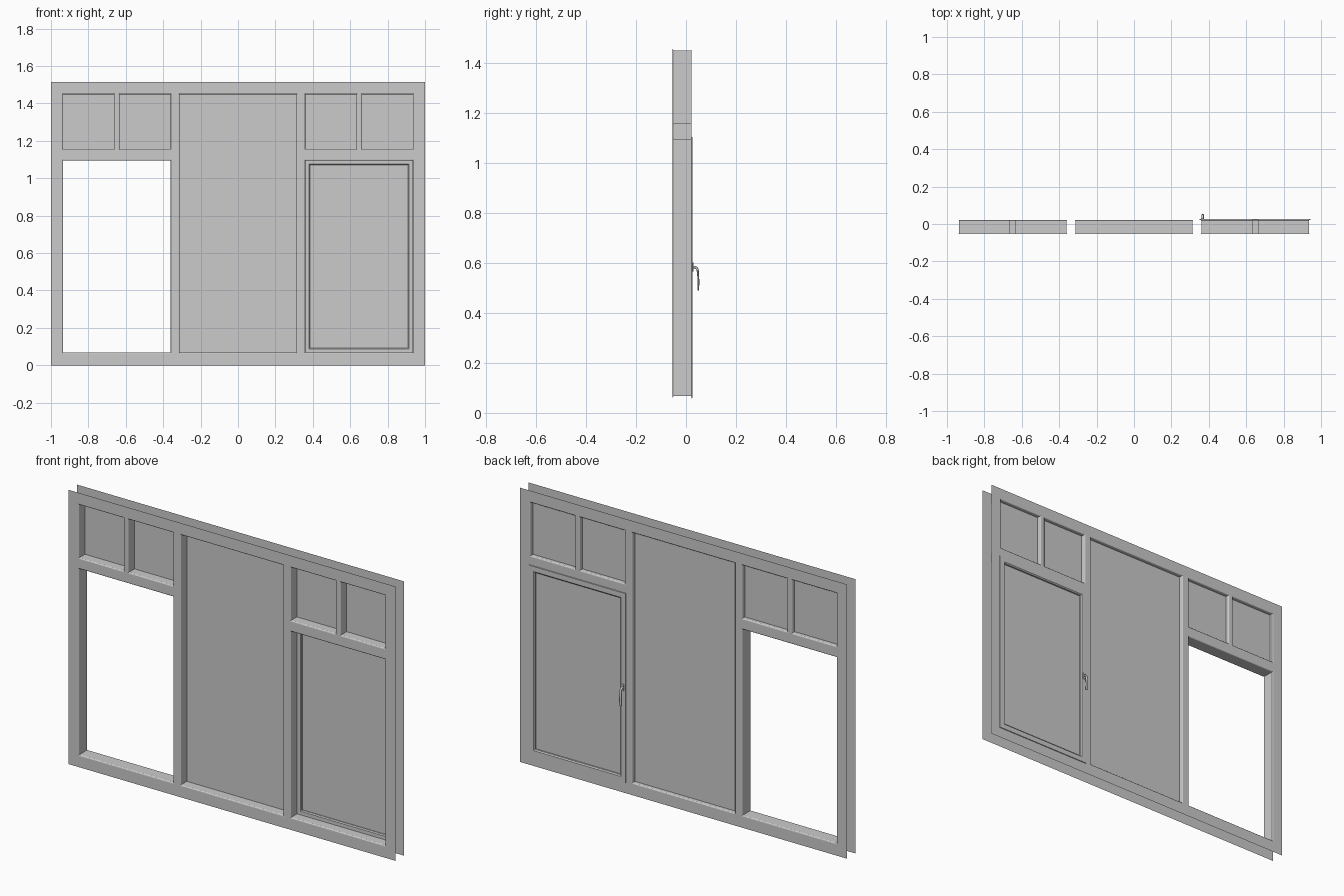
import bpy, bmesh
from math import radians, sin, cos, pi

if "Cube" in bpy.data.objects:
    bpy.data.objects.remove(bpy.data.objects["Cube"])

YF, YB = -0.053, 0.022          # front and back skins
C = 0.006                       # rounded lip of every opening
TOP = 1.515


def finish(name, bm, recalc=False):
    if recalc:
        bmesh.ops.recalc_face_normals(bm, faces=bm.faces)
    me = bpy.data.meshes.new(name)
    bm.to_mesh(me)
    bm.free()
    ob = bpy.data.objects.new(name, me)
    bpy.context.collection.objects.link(ob)
    return ob


def corners(rect, inset, y):
    x0, x1, z0, z1 = rect
    return [(x0 + inset, y, z0 + inset), (x1 - inset, y, z0 + inset),
            (x1 - inset, y, z1 - inset), (x0 + inset, y, z1 - inset)]


def sheet(bm, rect, y, back=False):
    vs = [bm.verts.new(c) for c in corners(rect, 0, y)]
    bm.faces.new(vs[::-1] if back else vs)


def sweep(bm, rect, profile, closed=False):
    """Run a profile of (inset, y) points around a rectangle."""
    loops = [[bm.verts.new(c) for c in corners(rect, i, y)] for i, y in profile]
    pairs = list(zip(loops, loops[1:]))
    if closed:
        pairs.append((loops[-1], loops[0]))
    for a, b in pairs:
        for i in range(4):
            j = (i + 1) % 4
            bm.faces.new((a[i], a[j], b[j], b[i]))


def mirrored(r):
    return (-r[1], -r[0], r[2], r[3])


# opening layout (x0, x1, z0, z1)
lights = [(0.354, 0.639, 1.150, 1.455), (0.658, 0.941, 1.150, 1.455)]
lights += [mirrored(r) for r in lights]
centre = (-0.319, 0.319, 0.062, 1.455)
door = (0.354, 0.941, 0.062, 1.101)
openings = lights + [centre, door, mirrored(door)]

# frame skins, front and back
half = [(0.941, 1, 0, TOP), (0.319, 0.354, 0.062, 1.455),
        (0.354, 0.941, 1.101, 1.150), (0.639, 0.658, 1.150, 1.455)]
bars = half + [mirrored(r) for r in half]
bars += [(-0.941, 0.941, 0, 0.062), (-0.941, 0.941, 1.455, TOP)]
bm = bmesh.new()
for r in bars:
    sheet(bm, r, YF)
    sheet(bm, r, YB, True)
finish("frame_skins", bm)

# reveals lining each opening, with rounded lips
arc = [(C * sin(a), C * (1 - cos(a))) for a in (0, pi / 6, pi / 3, pi / 2)]
lip = [(C - C * cos(a), C - C * sin(a)) for a in (pi / 2, pi / 3, pi / 6, 0)]
lip = [(C - i, C - d) for i, d in lip][::-1]
lip = [(i, d) for i, d in arc]
reveal = [(i, YF + d) for i, d in lip] + [(i, YB - d) for i, d in reversed(lip)]
bm = bmesh.new()
for r in openings:
    sweep(bm, r, reveal)
finish("opening_reveals", bm)

# fixed panes
bm = bmesh.new()
for r in lights + [centre]:
    sheet(bm, (r[0] + C, r[1] - C, r[2] + C, r[3] - C), 0.0)
finish("fixed_panes", bm)

# opening sash, overlapping the frame at the back
sash = (0.350, 0.944, 0.058, 1.105)
bm = bmesh.new()
sweep(bm, sash, [(0, 0.0222), (0.001, 0.026), (0.029, 0.026), (0.035, 0.021),
                 (0.035, 0.006), (0.030, 0.001), (0.010, 0.001), (0.010, 0.0222)], True)
finish("sash_frame", bm, True)
bm = bmesh.new()
sheet(bm, (sash[0] + 0.035, sash[1] - 0.035, sash[2] + 0.035, sash[3] - 0.035), 0.012)
finish("sash_pane", bm)

# handle mounting plate
HX = 0.367
bpy.ops.mesh.primitive_cube_add(size=1, location=(HX, 0.028, 0.583))
plate = bpy.context.object
plate.name = "handle_plate"
plate.scale = (0.015, 0.005, 0.036)
bpy.ops.object.transform_apply(location=False, rotation=False, scale=True)
bev = plate.modifiers.new("Bevel", 'BEVEL')
bev.width = 0.002
bev.segments = 2

# curved lever: side path of (y, z, half thickness) with a flat oval section
path = [(0.027, 0.583, 0.005), (0.036, 0.583, 0.005), (0.042, 0.580, 0.005),
        (0.046, 0.573, 0.0045), (0.048, 0.560, 0.004), (0.0495, 0.535, 0.0035),
        (0.0495, 0.510, 0.0035), (0.0485, 0.490, 0.003)]
bm = bmesh.new()
rings = []
for k, (y, z, t) in enumerate(path):
    a, b = path[max(k - 1, 0)], path[min(k + 1, len(path) - 1)]
    dy, dz = b[0] - a[0], b[1] - a[1]
    n = (dy * dy + dz * dz) ** 0.5
    ny, nz = -dz / n, dy / n
    rings.append([bm.verts.new((HX + 0.006 * cos(i * pi / 6),
                                y + ny * t * sin(i * pi / 6),
                                z + nz * t * sin(i * pi / 6))) for i in range(12)])
for a, b in zip(rings, rings[1:]):
    for i in range(12):
        j = (i + 1) % 12
        bm.faces.new((a[i], a[j], b[j], b[i]))
bm.faces.new(rings[0])
bm.faces.new(rings[-1])
lever = finish("handle_lever", bm, True)
bpy.ops.object.select_all(action='DESELECT')
lever.select_set(True)
bpy.context.view_layer.objects.active = lever
bpy.ops.object.shade_smooth_by_angle(angle=radians(40))
